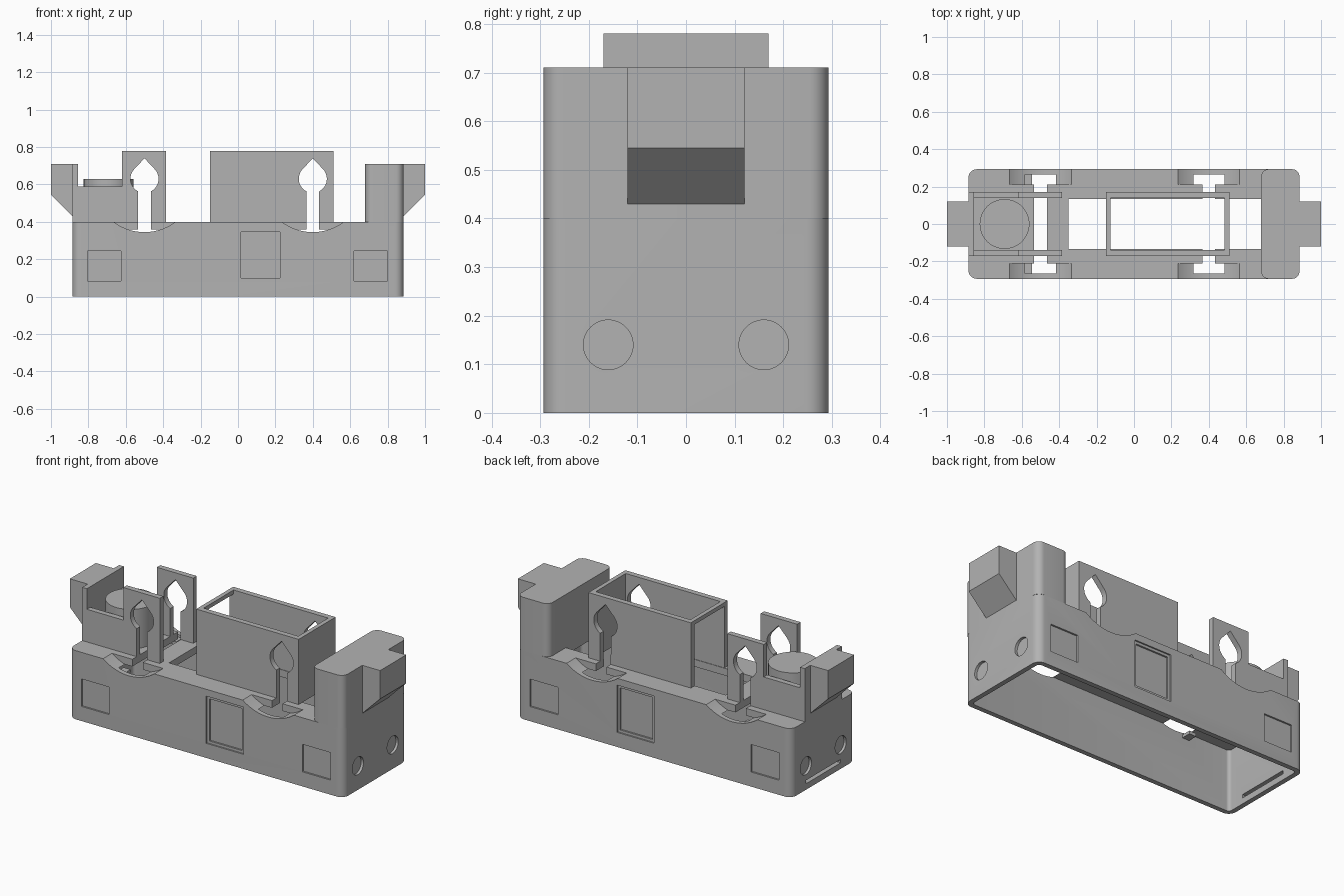
import bpy, bmesh, math
from mathutils import Vector

if "Cube" in bpy.data.objects:
    bpy.data.objects.remove(bpy.data.objects["Cube"], do_unlink=True)

grey = bpy.data.materials.new("plain grey")
grey.use_nodes = True
grey.diffuse_color = (0.45, 0.45, 0.45, 1)
grey.node_tree.nodes["Principled BSDF"].inputs["Base Color"].default_value = (0.45, 0.45, 0.45, 1)


def prism(name, pts, axis, lo, hi):
    """Extrude a 2D outline along one axis."""
    def place(p, d):
        return {"x": (d, p[0], p[1]), "y": (p[0], d, p[1]), "z": (p[0], p[1], d)}[axis]
    bm = bmesh.new()
    face = bm.faces.new([bm.verts.new(place(p, lo)) for p in pts])
    ext = bmesh.ops.extrude_face_region(bm, geom=[face])
    moved = [v for v in ext["geom"] if isinstance(v, bmesh.types.BMVert)]
    bmesh.ops.translate(bm, verts=moved, vec=Vector(place((0, 0), hi - lo)))
    bmesh.ops.recalc_face_normals(bm, faces=bm.faces)
    mesh = bpy.data.meshes.new(name)
    bm.to_mesh(mesh)
    bm.free()
    mesh.materials.append(grey)
    ob = bpy.data.objects.new(name, mesh)
    bpy.context.collection.objects.link(ob)
    return ob


def box(name, x0, x1, y0, y1, z0, z1):
    return prism(name, [(x0, y0), (x1, y0), (x1, y1), (x0, y1)], "z", z0, z1)


def arc(cx, cy, r, start, end, n):
    angles = [math.radians(start + (end - start) * i / n) for i in range(n + 1)]
    return [(cx + r * math.cos(a), cy + r * math.sin(a)) for a in angles]


def disc(cx, cy, r, n=48):
    return arc(cx, cy, r, 0, 360, n)[:-1]


def rounded(x0, x1, y, r):
    return (arc(x1 - r, y - r, r, 0, 90, 8) + arc(x0 + r, y - r, r, 90, 180, 8)
            + arc(x0 + r, r - y, r, 180, 270, 8) + arc(x1 - r, r - y, r, 270, 360, 8))


def cut(target, *cutters):
    bpy.context.view_layer.objects.active = target
    for c in cutters:
        mod = target.modifiers.new("cut", "BOOLEAN")
        mod.operation, mod.solver, mod.object = "DIFFERENCE", "EXACT", c
        bpy.ops.object.modifier_apply(modifier=mod.name)
        bpy.data.objects.remove(c, do_unlink=True)


def keyhole(cx, y0, y1):
    """Round bulb with a pointed top and a straight slot below."""
    pts = [(cx, 0.74)] + arc(cx, 0.63, 0.075, 137, 243, 16)
    pts += [(cx - 0.034, 0.34), (cx + 0.034, 0.34)] + arc(cx, 0.63, 0.075, -63, 43, 16)
    return prism("keyhole_cutter", pts, "y", y0, y1)


L, W, H = 0.885, 0.293, 0.4
SLOTS = (-0.5, 0.4)

# Hollow base shell, open underneath
base = prism("base_shell", rounded(-L, L, W, 0.045), "z", 0, H)
cut(base,
    prism("cavity", rounded(-0.857, 0.857, 0.265, 0.02), "z", -0.1, 0.358),
    box("deck_opening", -0.35, 0.68, -0.135, 0.135, 0.3, 0.5),
    box("end_slot", -1, -0.8, -0.16, 0.16, 0.035, 0.055))

for x in SLOTS:
    cut(base, box("deck_slot", x - 0.034, x + 0.034, -0.215, 0.215, 0.3, 0.5))
    for s in (-1, 1):
        # Curved dips along the sides
        y0, y1 = sorted((s * 0.21, s * 0.35))
        cut(base, prism("dip", disc(x, 0.62, 0.275, 96), "y", y0, y1))

# Recessed side panels and round end dimples
for s in (-1, 1):
    for x0, x1, z0, z1, depth in ((-0.805, -0.625, 0.085, 0.245, 0.01),
                                  (0.62, 0.8, 0.085, 0.245, 0.01),
                                  (0, 0.24, 0.085, 0.36, 0.008),
                                  (0.015, 0.225, 0.1, 0.345, 0.018)):
        y0, y1 = sorted((s * (W - depth), s * 0.35))
        cut(base, box("panel", x0, x1, y0, y1, z0, z1))
    for y in (-0.16, 0.16):
        x0, x1 = sorted((s * (L - 0.015), s * 1.1))
        cut(base, prism("dimple", disc(y, 0.14, 0.051), "x", x0, x1))

# Small ledges under the dips at one end
for s in (-1, 1):
    y0, y1 = sorted((s * 0.21, s * 0.268))
    box("inner_ledge", -0.59, -0.545, y0, y1, 0.32, 0.338)

# Tall end block and sloped end tabs
prism("end_block", rounded(0.68, L, W, 0.04), "z", H, 0.71)
for name, s in (("left_tab", 1), ("right_tab", -1)):
    profile = [(s * 0.87, 0.43), (s * L, 0.43), (s * 1, 0.545), (s * 1, 0.71), (s * 0.87, 0.71)]
    prism(name, profile, "y", -0.12, 0.12)

# Central open box: side walls, closed end, and a rim bar over the open end
for name, s in (("back", 1), ("front", -1)):
    y0, y1 = sorted((s * 0.138, s * 0.17))
    wall = box(name + "_box_wall", -0.15, 0.51, y0, y1, H, 0.78)
    cut(wall, keyhole(SLOTS[1], y0 - 0.05, y1 + 0.05))

    # Stepped side wall of the bearing seat
    step = [(-0.86, H), (-0.385, H), (-0.385, 0.78), (-0.62, 0.78), (-0.62, 0.59), (-0.86, 0.59)]
    seat = prism(name + "_seat_wall", step, "y", y0, y1)
    cut(seat, keyhole(SLOTS[0], y0 - 0.05, y1 + 0.05))
box("box_end_wall", 0.485, 0.51, -0.14, 0.14, H, 0.78)
box("box_rim_bar", -0.15, -0.125, -0.14, 0.14, 0.757, 0.78)

# Seat end plate and round post
box("seat_end_plate", -L, -0.855, -0.17, 0.17, H, 0.71)
prism("round_post", disc(-0.692, 0, 0.133), "z", H, 0.63)

# Smooth the curved surfaces, keep hard edges
bpy.ops.object.select_all(action="DESELECT")
for ob in bpy.context.collection.objects:
    if ob.type == "MESH":
        ob.select_set(True)
        bpy.context.view_layer.objects.active = ob
bpy.ops.object.shade_smooth_by_angle(angle=math.radians(30))
